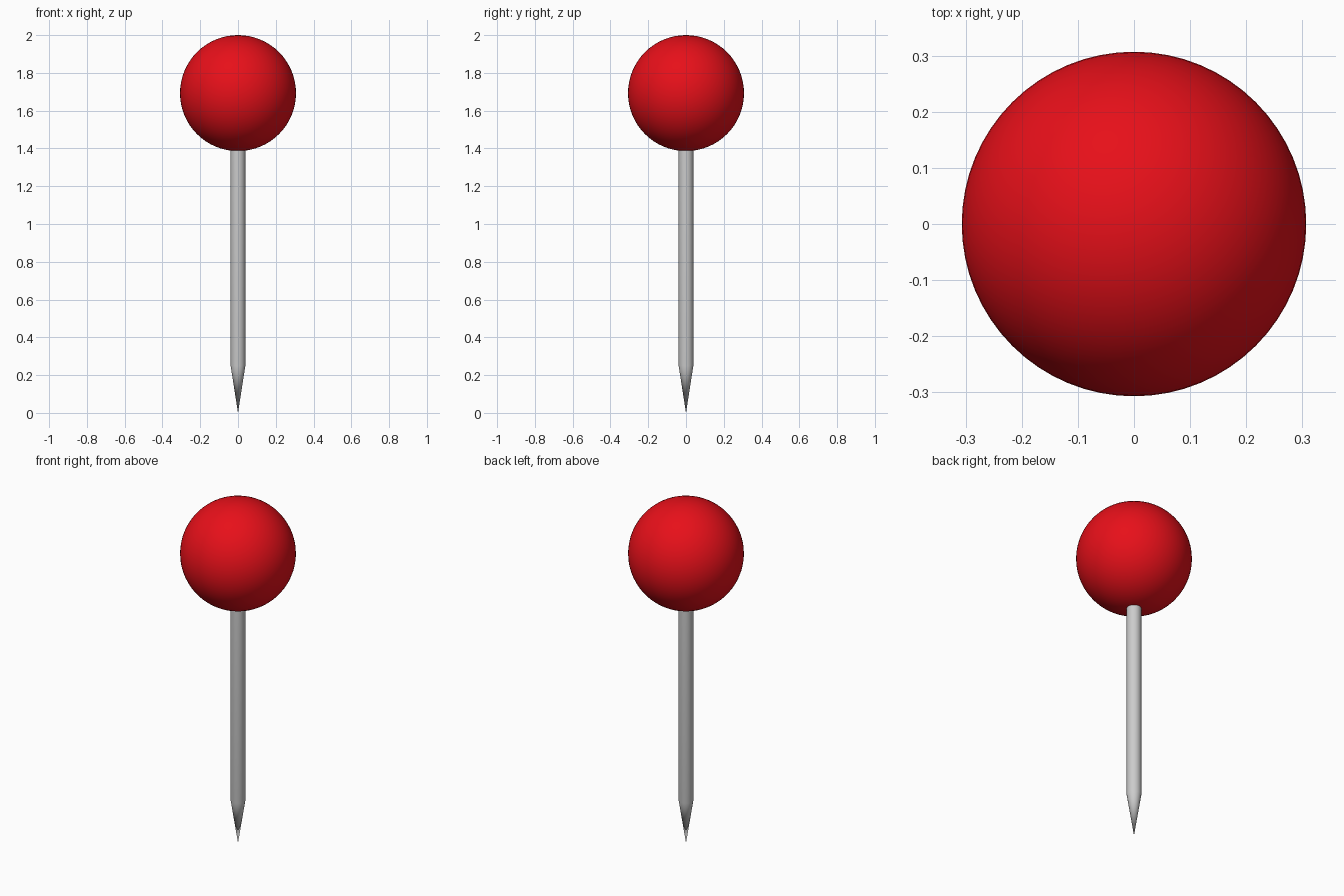
import bpy, bmesh, math

if "Cube" in bpy.data.objects:
    bpy.data.objects.remove(bpy.data.objects["Cube"])

HEAD_R = 0.307
SHAFT_R = 0.039
TAPER_Z = 0.25


def smooth(obj, angle):
    bpy.ops.object.select_all(action='DESELECT')
    obj.select_set(True)
    bpy.context.view_layer.objects.active = obj
    bpy.ops.object.shade_smooth_by_angle(angle=math.radians(angle))


# Round red head
bpy.ops.mesh.primitive_uv_sphere_add(segments=64, ring_count=32, radius=HEAD_R,
                                     location=(0, 0, 2 - HEAD_R))
head = bpy.context.object
head.name = "head"
red = bpy.data.materials.new("red_plastic")
red.diffuse_color = (0.8, 0.005, 0.01, 1)
red.use_nodes = True
red.node_tree.nodes["Principled BSDF"].inputs["Base Color"].default_value = red.diffuse_color
head.data.materials.append(red)
smooth(head, 60)

# Steel needle: lathed profile, from the sharp tip to inside the head
profile = [(0, 0), (SHAFT_R, TAPER_Z), (SHAFT_R, 1.42), (0, 1.42)]
bm = bmesh.new()
verts = [bm.verts.new((r, 0, z)) for r, z in profile]
edges = [bm.edges.new(pair) for pair in zip(verts, verts[1:])]
bmesh.ops.spin(bm, geom=verts + edges, cent=(0, 0, 0), axis=(0, 0, 1),
               angle=math.tau, steps=32)
bmesh.ops.remove_doubles(bm, verts=bm.verts, dist=1e-5)
bmesh.ops.recalc_face_normals(bm, faces=bm.faces)
mesh = bpy.data.meshes.new("needle")
bm.to_mesh(mesh)
bm.free()
needle = bpy.data.objects.new("needle", mesh)
bpy.context.collection.objects.link(needle)
smooth(needle, 15)
needle.data.update()
